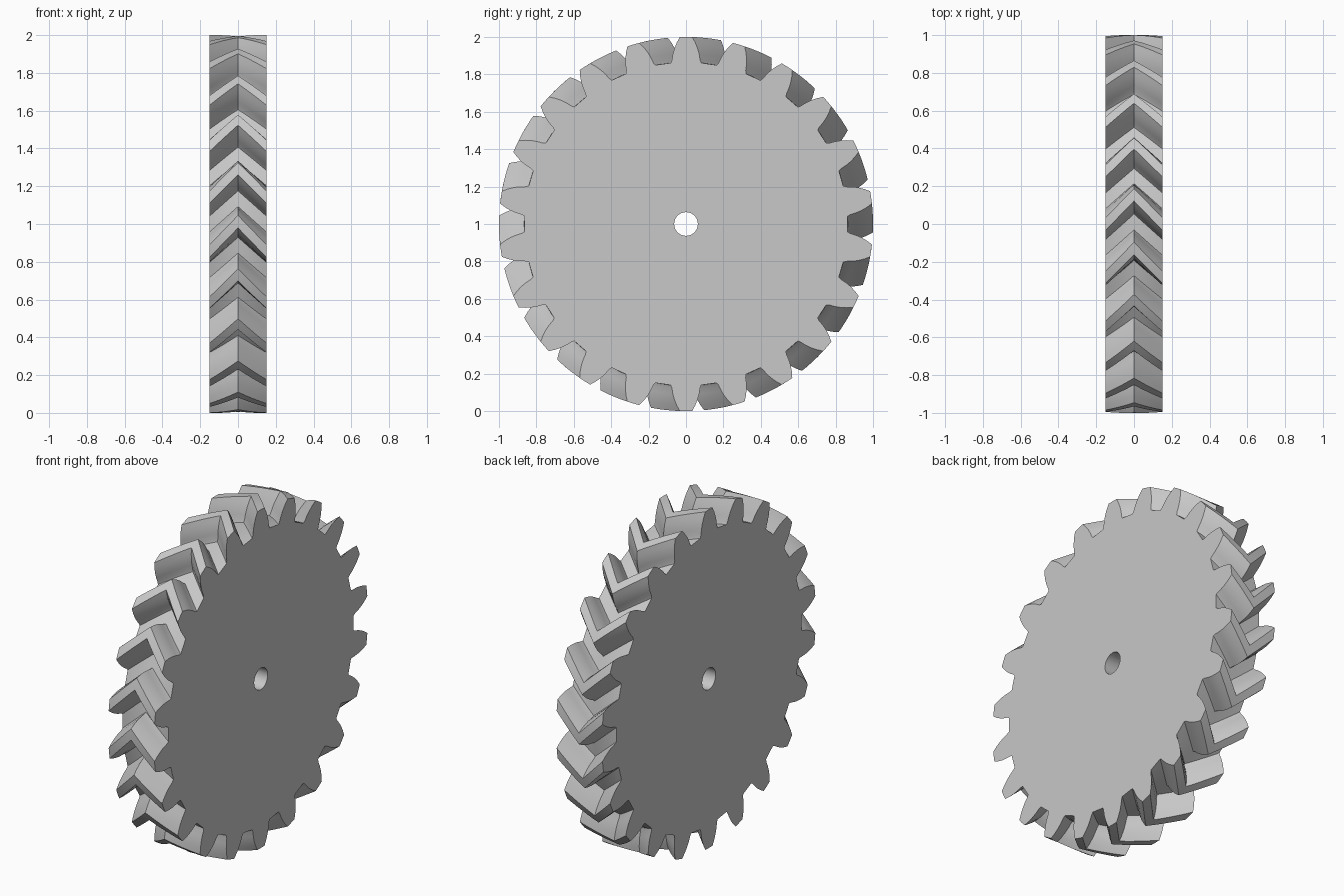
import bpy
import bmesh
from math import cos, sin, pi, radians, sqrt

cube = bpy.data.objects.get("Cube")
if cube:
    bpy.data.objects.remove(cube, do_unlink=True)

TEETH = 22
HALF_WIDTH = 0.15
TWIST = radians(8.9)      # how far the middle of each tooth leads its ends
HOLE = 0.063
STEPS = 6                 # slices per half of the tooth width

# Tooth flank from root to tip: radius, half angle in degrees
FLANK = [(0.865, 5.4), (0.88, 4.9), (0.91, 4.45),
         (0.94, 3.8), (0.97, 2.95), (1.0, 1.9)]

# Polar outline of the whole gear
outline = []
for k in range(TEETH):
    centre = pi / 2 + k * 2 * pi / TEETH
    outline += [(r, centre - radians(a)) for r, a in FLANK]
    outline.append((1.0, centre))
    outline += [(r, centre + radians(a)) for r, a in reversed(FLANK)]

bm = bmesh.new()


def ring(x, twist, radius=None):
    """One closed loop of vertices, gear shaped or round."""
    return [bm.verts.new((x, (radius or r) * cos(a - twist),
                          1 + (radius or r) * sin(a - twist)))
            for r, a in outline]


# Bore edge, toothed slices leading toward the middle, bore edge
rings = [ring(-HALF_WIDTH, 0, HOLE)]
for i in range(-STEPS, STEPS + 1):
    t = i / STEPS
    rings.append(ring(t * HALF_WIDTH, TWIST * (1 - abs(t))))
rings.append(ring(HALF_WIDTH, 0, HOLE))

# Skin the loops; the last pair forms the bore
n = len(outline)
for a, b in zip(rings, rings[1:] + rings[:1]):
    for j in range(n):
        k = (j + 1) % n
        bm.faces.new((a[j], a[k], b[k], b[j]))
bmesh.ops.recalc_face_normals(bm, faces=bm.faces)

mesh = bpy.data.meshes.new("herringbone_gear")
bm.to_mesh(mesh)
bm.free()
gear = bpy.data.objects.new("herringbone_gear", mesh)
bpy.context.collection.objects.link(gear)

# Plain grey
grey = bpy.data.materials.new("light_grey")
grey.use_nodes = True
colour = (0.58, 0.58, 0.58, 1)
grey.diffuse_color = colour
for node in grey.node_tree.nodes:
    if node.type == 'BSDF_PRINCIPLED':
        node.inputs["Base Color"].default_value = colour
mesh.materials.append(grey)

# Smooth flanks with crisp tips, roots and faces
bpy.ops.object.select_all(action='DESELECT')
gear.select_set(True)
bpy.context.view_layer.objects.active = gear
bpy.ops.object.shade_smooth_by_angle(angle=radians(25))
